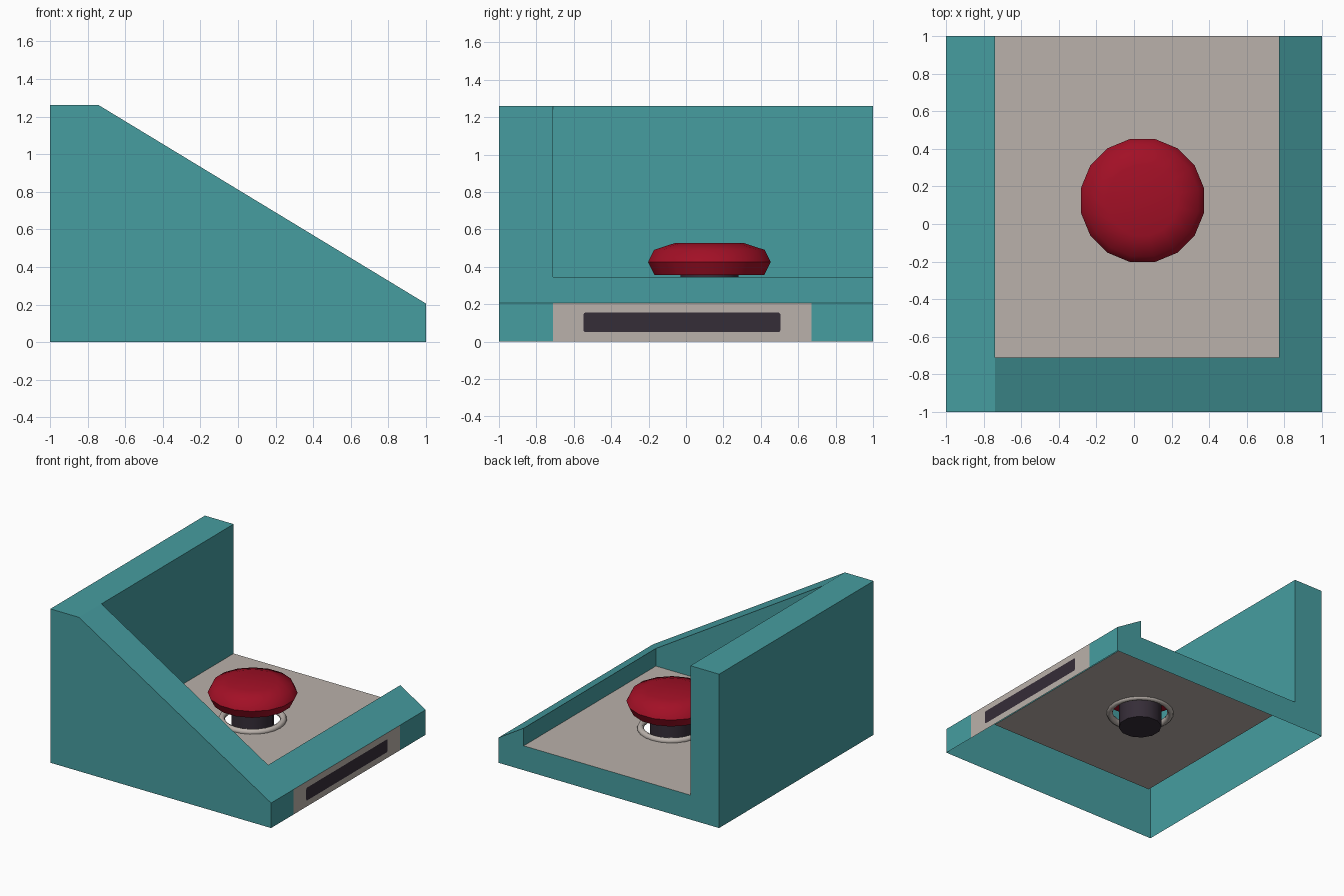
import bpy, bmesh, math

if "Cube" in bpy.data.objects:
    bpy.data.objects.remove(bpy.data.objects["Cube"])

def material(name, rgb):
    m = bpy.data.materials.new(name)
    m.diffuse_color = (*rgb, 1)
    m.use_nodes = True
    m.node_tree.nodes["Principled BSDF"].inputs["Base Color"].default_value = m.diffuse_color
    return m

teal = material("teal", (0.061, 0.337, 0.352))
beige = material("warm_grey", (0.49, 0.44, 0.405))
red = material("red", (0.36, 0.005, 0.019))
dark = material("dark_plum", (0.036, 0.026, 0.039))

def finish(name, bm, mats, smooth=None):
    me = bpy.data.meshes.new(name)
    bm.to_mesh(me)
    bm.free()
    for m in mats:
        me.materials.append(m)
    ob = bpy.data.objects.new(name, me)
    bpy.context.collection.objects.link(ob)
    if smooth:
        bpy.ops.object.select_all(action='DESELECT')
        ob.select_set(True)
        bpy.context.view_layer.objects.active = ob
        bpy.ops.object.shade_smooth_by_angle(angle=math.radians(smooth))
    return ob

XL, XR, YF = -0.74, 0.77, -0.71      # inner edges of the walls
FLOOR, TOP, LOW = 0.2, 1.26, 0.205   # panel height, tall side, low side
CX, CY = 0.045, 0.125                # button centre
MID = LOW + (TOP - LOW) * (1 - XR) / (1 - XL)  # slope height at right inner edge

# wedge-shaped casing: hollow shell, open underneath
bm = bmesh.new()
def face(*pts, mat=0):
    bm.faces.new([bm.verts.new(p) for p in pts]).material_index = mat
def side(y, prof):
    face(*[(x, y, z) for x, z in prof])
side(-1, [(-1, 0), (1, 0), (1, LOW), (XL, TOP), (-1, TOP)])             # front
side(1, [(-1, TOP), (XL, TOP), (XL, FLOOR), (XR, FLOOR), (XR, MID),
         (1, LOW), (1, 0), (-1, 0)])                                    # back
side(YF, [(XL, FLOOR), (XL, TOP), (XR, MID), (XR, FLOOR)])              # inner front
face((-1, -1, 0), (-1, -1, TOP), (-1, 1, TOP), (-1, 1, 0))              # outer left
face((XL, YF, FLOOR), (XL, 1, FLOOR), (XL, 1, TOP), (XL, YF, TOP))      # inner left
face((XR, YF, FLOOR), (XR, YF, MID), (XR, 1, MID), (XR, 1, FLOOR))      # inner right
face((-1, -1, TOP), (XL, -1, TOP), (XL, 1, TOP), (-1, 1, TOP))          # flat top
face((XL, -1, TOP), (1, -1, LOW), (1, YF, LOW), (XR, YF, MID), (XL, YF, TOP))  # front slope
face((XR, YF, MID), (1, YF, LOW), (1, 1, LOW), (XR, 1, MID))            # right slope
for y0, y1, m in ((-1, YF, 0), (YF, 0.67, 1), (0.67, 1, 0)):            # right side
    face((1, y0, 0), (1, y1, 0), (1, y1, LOW), (1, y0, LOW), mat=m)
bmesh.ops.remove_doubles(bm, verts=bm.verts, dist=1e-5)
finish("casing", bm, [teal, beige])

# floor panel with a round hole
bm = bmesh.new()
def loop(pts):
    vs = [bm.verts.new(p) for p in pts]
    for i, v in enumerate(vs):
        bm.edges.new((v, vs[(i + 1) % len(vs)]))
loop([(XL, YF, FLOOR), (XR, YF, FLOOR), (XR, 1, FLOOR), (XL, 1, FLOOR)])
loop([(CX + 0.23 * math.cos(i * math.tau / 24), CY + 0.23 * math.sin(i * math.tau / 24), FLOOR)
      for i in range(24)])
bmesh.ops.triangle_fill(bm, use_beauty=True, edges=bm.edges[:], normal=(0, 0, 1))
for f in bm.faces:
    if f.normal.z < 0:
        f.normal_flip()
finish("floor_panel", bm, [beige])

# turned parts: closed profile of (radius, z) with capped ends
def lathe(name, prof, n, mat, phase=0.0, closed=False, smooth=40):
    bm = bmesh.new()
    rings = [[bm.verts.new((CX + r * math.cos((i + phase) * math.tau / n),
                            CY + r * math.sin((i + phase) * math.tau / n), z))
              for i in range(n)] for r, z in prof]
    pairs = list(zip(rings, rings[1:]))
    if closed:
        pairs.append((rings[-1], rings[0]))
    for a, b in pairs:
        for i in range(n):
            j = (i + 1) % n
            bm.faces.new((a[i], a[j], b[j], b[i]))
    if not closed:
        bm.faces.new(rings[0][::-1])
        bm.faces.new(rings[-1])
    bmesh.ops.recalc_face_normals(bm, faces=bm.faces)
    finish(name, bm, [mat], smooth)

lathe("button_cap", [(0.30, 0.357), (0.334, 0.425), (0.302, 0.49), (0.19, 0.526)],
      16, red, 0.5, smooth=50)
lathe("button_stem", [(0.16, 0.08), (0.16, 0.36)], 12, dark, 0.5)
lathe("button_collar", [(0.23 + 0.025 * math.cos(a * math.tau / 8),
                         0.207 + 0.025 * math.sin(a * math.tau / 8)) for a in range(8)],
      24, beige, closed=True, smooth=60)

# thin dark slot with rounded corners on the right side
bm = bmesh.new()
R = 0.012
pts = []
for k, (y, z) in enumerate(((0.505, 0.155), (-0.548, 0.155), (-0.548, 0.05), (0.505, 0.05))):
    sy, sz = (1, -1, -1, 1)[k], (1, 1, -1, -1)[k]
    for s in range(4):
        a = math.radians(90 * k + 30 * s)
        pts.append((1.002, y - sy * R + R * math.cos(a), z - sz * R + R * math.sin(a)))
bm.faces.new([bm.verts.new(p) for p in pts])
finish("side_slot", bm, [dark])
